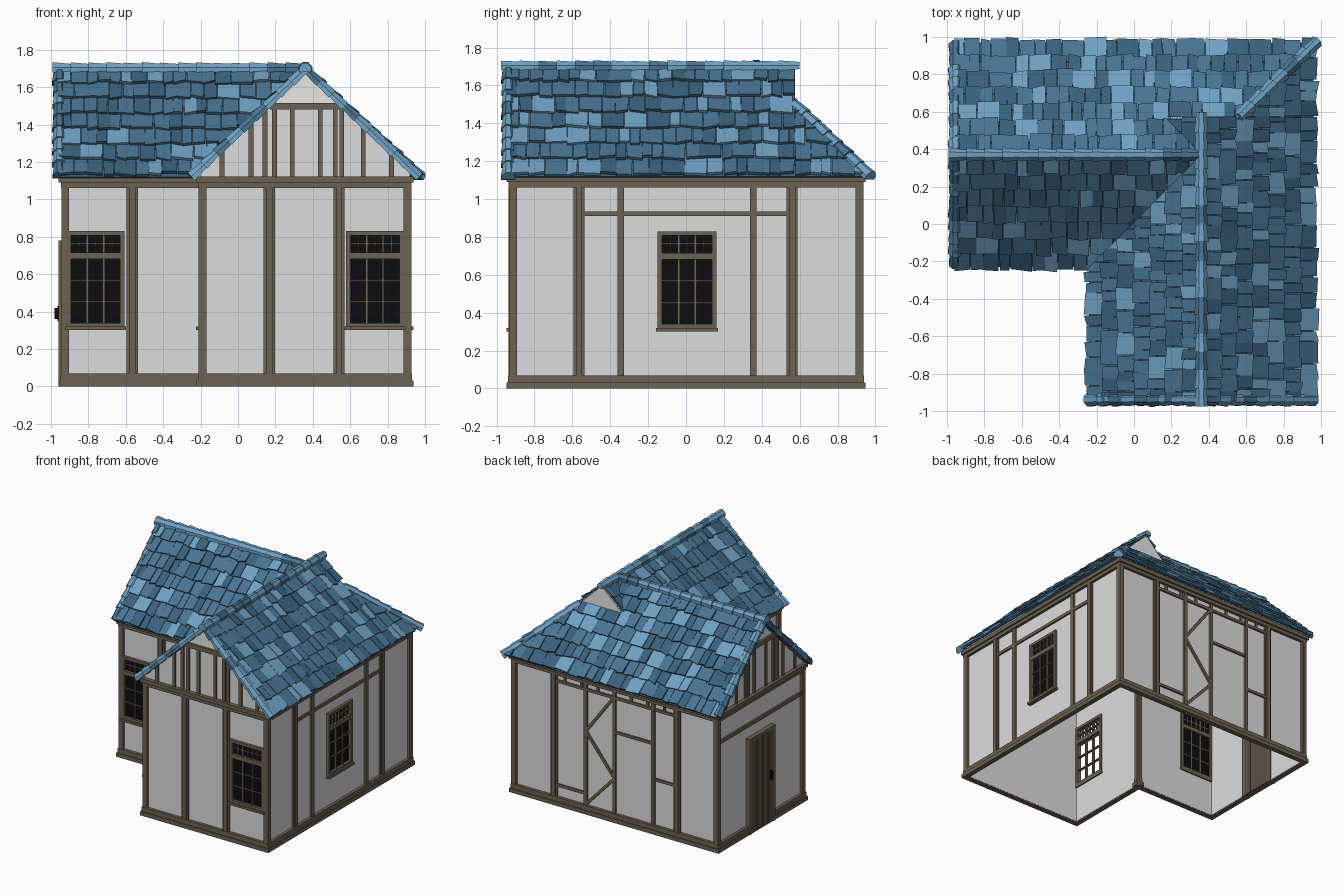
import bpy, bmesh, math, random
from mathutils import Vector as V

if "Cube" in bpy.data.objects:
    bpy.data.objects.remove(bpy.data.objects["Cube"])

random.seed(4)

def material(name, col):
    m = bpy.data.materials.new(name)
    m.diffuse_color = (*col, 1)
    m.use_nodes = True
    m.node_tree.nodes["Principled BSDF"].inputs["Base Color"].default_value = m.diffuse_color
    return m

PLASTER = material("plaster", (0.72, 0.72, 0.72))
PALE = material("pale plaster", (0.86, 0.86, 0.85))
TIMBER = material("timber", (0.15, 0.122, 0.085))
DOOR = material("door wood", (0.105, 0.082, 0.062))
GLASS = material("dark glass", (0.004, 0.004, 0.005))
TILE = material("blue tile", (0.066, 0.175, 0.29))
TILE_LIGHT = material("light blue tile", (0.16, 0.36, 0.55))
TILE_DARK = material("dark blue tile", (0.042, 0.12, 0.205))

def finish(name, bm, *mats):
    bmesh.ops.recalc_face_normals(bm, faces=bm.faces[:])
    me = bpy.data.meshes.new(name)
    bm.to_mesh(me)
    bm.free()
    for m in mats:
        me.materials.append(m)
    ob = bpy.data.objects.new(name, me)
    bpy.context.collection.objects.link(ob)

def prism(bm, a, b, mat=0):
    """Solid between two matching rings of points."""
    n = len(a)
    va, vb = [bm.verts.new(p) for p in a], [bm.verts.new(p) for p in b]
    faces = [bm.faces.new(va[::-1]), bm.faces.new(vb)]
    faces += [bm.faces.new((va[i], va[(i + 1) % n], vb[(i + 1) % n], vb[i])) for i in range(n)]
    for f in faces:
        f.material_index = mat

# Walls: (axis it runs along, plane position, outward sign, start, end)
WALLS = {
    "front": ("x", -0.915, -1, -0.19, 0.905),
    "right": ("y", 0.905, 1, -0.915, 0.915),
    "back": ("x", 0.915, 1, -0.925, 0.905),
    "left": ("y", -0.925, -1, -0.175, 0.915),
    "wing_front": ("x", -0.175, -1, -0.925, -0.19),
    "wing_side": ("y", -0.19, -1, -0.915, -0.175),
}

def poly(bm, w, pts, d0, d1):
    """Extrude a polygon drawn on a wall (s along, z up) from depth d0 to d1."""
    axis, c, sign = WALLS[w][:3]
    def at(s, z, d):
        return V((s, c + sign * d, z)) if axis == "x" else V((c + sign * d, s, z))
    prism(bm, [at(s, z, d0) for s, z in pts], [at(s, z, d1) for s, z in pts])

def rect(bm, w, s0, s1, z0, z1, d0, d1):
    poly(bm, w, [(s0, z0), (s1, z0), (s1, z1), (s0, z1)], d0, d1)

def brace(bm, w, p, q, t=0.011):
    d = (V(q) - V(p)).normalized()
    n = V((-d.y, d.x)) * t
    poly(bm, w, [V(p) + n, V(q) + n, V(q) - n, V(p) - n], 0, 0.014)

# Windows (centre, has glass)
WINDOWS = {"front": (0.732, True), "right": (0.005, True),
           "wing_front": (-0.762, True), "wing_side": (-0.755, False)}
HW, WZ0, WZ1 = 0.155, 0.31, 0.83

# Plaster walls, with real openings at the windows
for w, (axis, c, sign, s0, s1) in WALLS.items():
    bm = bmesh.new()
    if w in WINDOWS:
        m = WINDOWS[w][0]
        a, b = m - HW + 0.01, m + HW - 0.01
        rect(bm, w, s0, a, 0.01, 1.15, -0.01, 0)
        rect(bm, w, b, s1, 0.01, 1.15, -0.01, 0)
        rect(bm, w, a, b, 0.01, WZ0 + 0.01, -0.01, 0)
        rect(bm, w, a, b, WZ1 - 0.01, 1.15, -0.01, 0)
    else:
        rect(bm, w, s0, s1, 0.01, 1.15, -0.01, 0)
    finish(w + "_wall", bm, PLASTER)

# Sills, top plates and posts
POSTS = {"front": (0.167, 0.54), "right": (-0.565, 0.56), "back": (-0.565, 0.545),
         "left": (), "wing_front": (-0.565,), "wing_side": (-0.565,)}
for w, (axis, c, sign, s0, s1) in WALLS.items():
    bm = bmesh.new()
    for z0, z1, d in ((0, 0.032, 0.032), (0.032, 0.068, 0.024), (1.062, 1.09, 0.022), (1.09, 1.122, 0.034)):
        rect(bm, w, s0 - d, s1 + d, z0, z1, -0.008, d)
    for s in (s0, s1):
        rect(bm, w, s - 0.02, s + 0.022, 0.03, 1.08, -0.008, 0.02)
    for s in POSTS[w]:
        rect(bm, w, s - 0.03, s + 0.03, 0.03, 1.08, 0, 0.012)
        rect(bm, w, s - 0.017, s + 0.017, 0.03, 1.08, 0, 0.021)
    finish(w + "_posts_and_beams", bm, TIMBER)

# Thin infill timbers: right, left and back walls
bm = bmesh.new()
for s in (-0.345, 0.355):
    rect(bm, "right", s - 0.017, s + 0.017, 0.06, 1.07, 0, 0.015)
rect(bm, "right", -0.54, 0.54, 0.91, 0.935, 0, 0.013)
rect(bm, "left", -0.175, 0.915, 0.87, 0.9, 0, 0.014)
for s in (0.26, 0.0, -0.35):
    rect(bm, "back", s - 0.014, s + 0.014, 0.06, 1.07, 0, 0.015)
for p, q in (((0, 1.02), (0.26, 0.67)), ((0.26, 0.67), (0, 0.35)), ((0, 0.35), (0.26, 0.07)),
             ((0.54, 0.16), (0.26, 0.16)), ((0, 0.73), (-0.35, 0.73)), ((-0.35, 0.44), (-0.55, 0.44)),
             ((-0.55, 1.01), (0.55, 1.01))):
    brace(bm, "back", p, q)
for i in range(7):
    s = -0.45 + 0.15 * i
    rect(bm, "back", s - 0.01, s + 0.01, 1.01, 1.07, 0, 0.013)
finish("infill_timbers", bm, TIMBER)

# Window frames, glazing bars and glass
for w, (m, glazed) in WINDOWS.items():
    bm = bmesh.new()
    a, b = m - HW, m + HW
    for r in ((a, a + 0.024, WZ0, WZ1), (b - 0.024, b, WZ0, WZ1), (a, b, WZ1 - 0.022, WZ1),
              (a, b, WZ0, WZ0 + 0.03), (a, b, 0.682, 0.716)):
        rect(bm, w, *r, -0.02, 0.022)
    rect(bm, w, a - 0.008, b + 0.008, WZ0 - 0.008, WZ0 + 0.01, -0.02, 0.034)
    for z0, z1, cols, rows in ((0.34, 0.682, 3, 3), (0.716, 0.81, 6, 2)):
        for i in range(1, cols):
            s = a + 0.024 + (2 * HW - 0.048) * i / cols
            t = 0.006 if i * 3 % cols == 0 else 0.003
            rect(bm, w, s - t, s + t, z0, z1, -0.008, 0.012)
        for i in range(1, rows):
            z = z0 + (z1 - z0) * i / rows
            rect(bm, w, a + 0.02, b - 0.02, z - 0.004, z + 0.004, -0.008, 0.011)
    finish(w + "_window_frame", bm, TIMBER)
    if glazed:
        bm = bmesh.new()
        rect(bm, w, a + 0.01, b - 0.01, WZ0 + 0.01, WZ1 - 0.01, -0.006, 0)
        finish(w + "_window_glass", bm, GLASS)

# Door with frame, planks and handle
bm = bmesh.new()
for r in ((0.215, 0.24, 0.0, 0.78), (0.52, 0.545, 0.0, 0.78), (0.215, 0.545, 0.755, 0.78)):
    rect(bm, "left", *r, -0.02, 0.036)
finish("door_frame", bm, TIMBER)
bm = bmesh.new()
for i in range(4):
    rect(bm, "left", 0.24 + 0.07 * i, 0.307 + 0.07 * i, 0.005, 0.757, -0.018, 0.034)
rect(bm, "left", 0.24, 0.52, 0.005, 0.757, -0.016, 0.031)
finish("door", bm, DOOR)
bm = bmesh.new()
rect(bm, "left", 0.265, 0.285, 0.35, 0.43, 0.03, 0.04)
rect(bm, "left", 0.27, 0.28, 0.36, 0.42, 0.04, 0.055)
finish("door_handle", bm, GLASS)

# Roof layout: two crossing ridges
RX, RY, TOP, RUN, DROP = 0.36, 0.37, 1.695, 0.6, 0.575
M = DROP / RUN

# Gables with studs and collar beam
for w, r in (("front", RX), ("left", RY)):
    bm, pale, studs = bmesh.new(), bmesh.new(), bmesh.new()
    k = 0.19
    zc = TOP - 0.012 - k * M
    poly(bm, w, [(r - 0.56, 1.1), (r + 0.56, 1.1), (r + 0.56, 1.15), (r + k, zc), (r - k, zc), (r - 0.56, 1.15)], -0.01, 0.002)
    poly(pale, w, [(r - k, zc), (r + k, zc), (r, TOP - 0.01)], -0.01, 0.003)
    rect(studs, w, r - k, r + k, zc - 0.02, zc + 0.015, 0, 0.022)
    for o in (-0.445, -0.29, -0.215, -0.165, -0.07, 0.08, 0.16, 0.195, 0.31, 0.46):
        rect(studs, w, r + o - 0.013, r + o + 0.013, 1.11, min(zc, TOP - 0.015 - abs(o) * M), 0, 0.014)
    finish(w + "_gable", bm, PLASTER)
    finish(w + "_gable_peak", pale, PALE)
    finish(w + "_gable_studs", studs, TIMBER)
bm = bmesh.new()
prism(bm, *[[(RX - 0.2, y, TOP - 0.2 * M), (RX + 0.2, y, TOP - 0.2 * M), (RX, y, TOP)] for y in (0.565, 0.575)])
finish("rear_gablet", bm, PALE)

def slope(name, origin, along, out, a0, a1, clip=None):
    """Tiled roof slope; clip is the normal of the removed side at the ridge crossing."""
    bm = bmesh.new()
    o, along = V(origin), V(along)
    down = V((out[0] * RUN, out[1] * RUN, -DROP))
    length = down.length
    down.normalize()
    up = along.cross(down)
    up *= 1 if up.z > 0 else -1
    at = lambda s, t, h: o + along * s + down * t + up * h
    prism(bm, [at(a0, 0, -0.008), at(a1, 0, -0.008), at(a1, length, -0.008), at(a0, length, -0.008)],
          [at(a0, 0, 0), at(a1, 0, 0), at(a1, length, 0), at(a0, length, 0)], 2)
    rows = 7
    pitch = length / rows
    for r in range(rows):
        s = a0
        while s < a1 - 0.01:
            wd = min(random.choice((0.055, 0.07, 0.085, 0.12)), a1 - s)
            t0 = max(0, r * pitch - 0.03)
            t1, t2 = [(r + 1) * pitch + random.uniform(-0.012, 0.014) for _ in "ab"]
            h, j = random.uniform(0.022, 0.034), random.uniform(-0.004, 0.004)
            e = s + wd - 0.003
            lower = [at(s, t0, 0), at(e, t0, 0), at(e + j, t1, h - 0.018), at(s + j, t2, h - 0.018)]
            upper = [at(s, t0, 0.008), at(e, t0, 0.008), at(e + j, t1, h), at(s + j, t2, h)]
            light = 0.45 if wd > 0.1 else 0.1
            prism(bm, lower, upper, 1 if random.random() < light else random.choice((0, 0, 2)))
            s += wd
    if clip:
        bmesh.ops.bisect_plane(bm, geom=bm.verts[:] + bm.edges[:] + bm.faces[:], plane_co=(RX, RY, TOP),
                               plane_no=V(clip).normalized(), clear_outer=True)
    finish(name, bm, TILE, TILE_LIGHT, TILE_DARK)

O = (RX, RY, TOP)
X, Y = (1, 0, 0), (0, 1, 0)
slope("wing_front_roof", O, X, (0, -1), -0.96 - RX, 0, (1, -1, 0))
slope("back_roof", O, X, (0, 1), -0.96 - RX, 0.6, (1, -1, 0))
slope("inner_roof", O, Y, (-1, 0), -0.95 - RY, 0, (-1, 1, 0))
slope("inner_roof_rear", O, Y, (-1, 0), 0, 0.205, (-1, -1, 0))
slope("right_roof", O, Y, (1, 0), -0.95 - RY, 0.205)
slope("right_roof_hip", O, Y, (1, 0), 0.205, 0.6, (-1, 1, 0))

def caps(name, p, q, up, n, w=0.033, h=0.026):
    """Row of overlapping angular cap tiles from p to q."""
    bm = bmesh.new()
    p, q = V(p), V(q)
    d = (q - p).normalized()
    side = d.cross(V(up)).normalized()
    up = side.cross(d)
    ring = lambda c, k: [c + side * x * w * k + up * z * h * k for x, z in
                         ((-1, -0.8), (1, -0.8), (1, 0.1), (0.4, 1), (-0.4, 1), (-1, 0.1))]
    for i in range(n):
        a, b = p.lerp(q, i / n), p.lerp(q, (i + 1.12) / n)
        prism(bm, ring(a, random.uniform(0.78, 0.88)), ring(b, random.uniform(1.03, 1.2)),
              random.choice((0, 0, 1)))
    finish(name, bm, TILE_LIGHT, TILE)

# Ridge, hip and verge caps
caps("wing_ridge", (RX, RY, TOP + 0.008), (-0.98, RY, TOP + 0.008), (0, 0, 1), 14)
caps("front_ridge", (RX, 0.6, TOP + 0.008), (RX, -0.965, TOP + 0.008), (0, 0, 1), 16)
caps("hip_ridge", (0.56, 0.57, TOP - 0.19), (0.97, 0.97, 1.128), (0, 0, 1), 7)
for s, tag in ((-1, "inner"), (1, "outer")):
    caps("front_verge_" + tag, (RX, -0.938, TOP), (RX + s * 0.6, -0.938, 1.127), (s, 0, 1), 9)
    caps("wing_verge_" + tag, (-0.955, RY, TOP), (-0.955, RY + s * 0.585, 1.135), (0, s, 1), 9)
